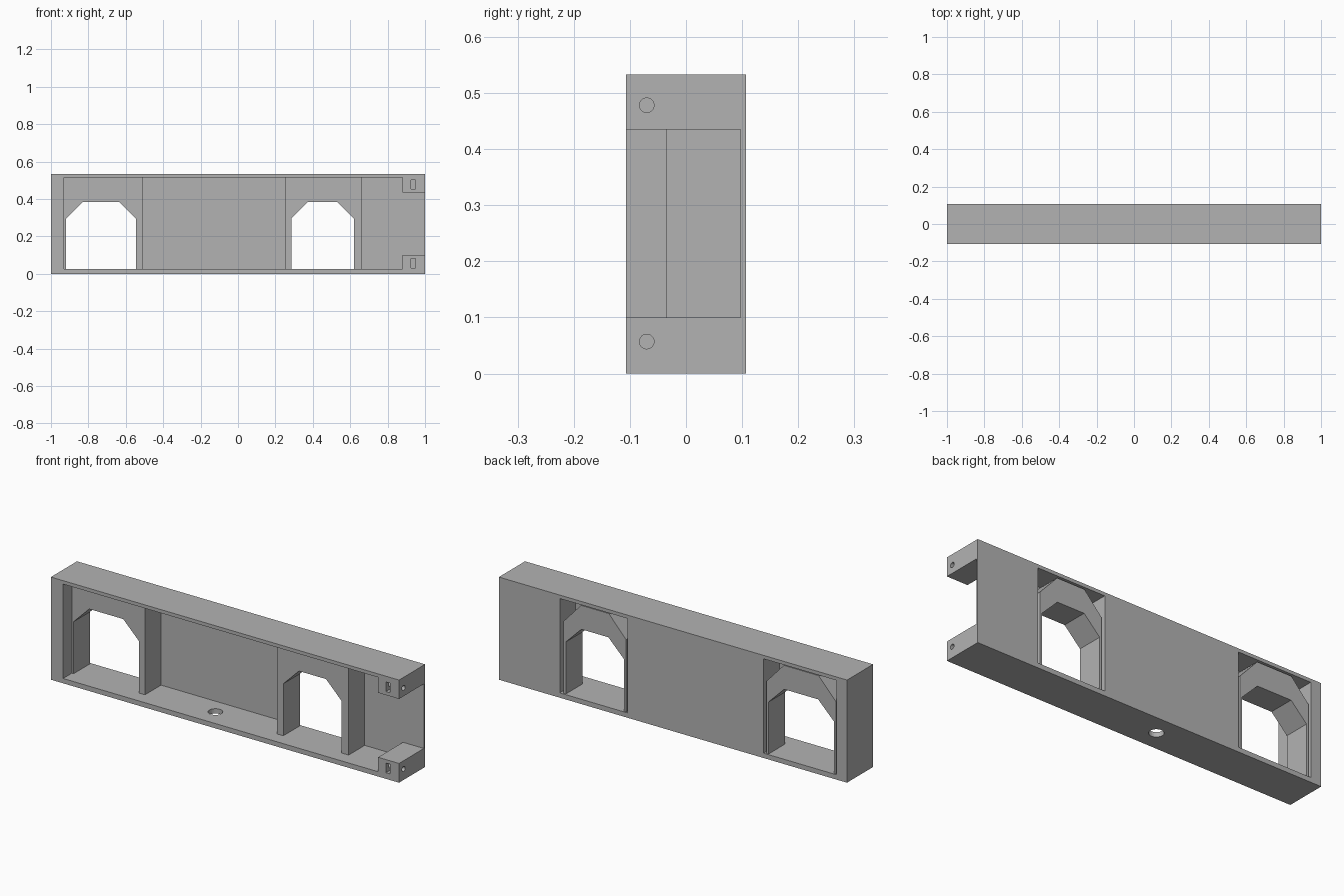
import bpy
import bmesh
from mathutils import Matrix, Vector

cube = bpy.data.objects.get("Cube")
if cube:
    bpy.data.objects.remove(cube, do_unlink=True)

grey = bpy.data.materials.new("plain_grey")
grey.use_nodes = True
colour = (0.45, 0.45, 0.45, 1)
grey.diffuse_color = colour
grey.node_tree.nodes["Principled BSDF"].inputs["Base Color"].default_value = colour

# Overall size and the main levels
HALF_Y, HEIGHT = 0.107, 0.533
FLOOR, CEILING = 0.025, 0.515
PANEL, WALL = -0.035, 0.097      # front of the arch panels, inside of the back wall
LUG_LOW, LUG_HIGH = 0.1, 0.435
OUT = 1.2                        # cutters run past the body


def make_object(name, bm):
    bmesh.ops.recalc_face_normals(bm, faces=bm.faces)
    mesh = bpy.data.meshes.new(name)
    bm.to_mesh(mesh)
    bm.free()
    mesh.materials.append(grey)
    obj = bpy.data.objects.new(name, mesh)
    bpy.context.collection.objects.link(obj)
    return obj


def box(name, x, y, z):
    bm = bmesh.new()
    bmesh.ops.create_cube(bm, size=1)
    for v in bm.verts:
        v.co = Vector([(r[0] + r[1]) / 2 + c * (r[1] - r[0]) for r, c in zip((x, y, z), v.co)])
    return make_object(name, bm)


def cylinder(name, centre, radius, length, axis):
    bm = bmesh.new()
    turn = Matrix.Rotation(1.5707963, 4, 'Y') if axis == 'X' else Matrix()
    bmesh.ops.create_cone(bm, cap_ends=True, segments=32, radius1=radius, radius2=radius,
                          depth=length, matrix=Matrix.Translation(centre) @ turn)
    return make_object(name, bm)


def prism(name, outline, y0, y1):
    bm = bmesh.new()
    face = bm.faces.new([bm.verts.new((x, y0, z)) for x, z in outline])
    new = bmesh.ops.extrude_face_region(bm, geom=[face])["geom"]
    moved = [g for g in new if isinstance(g, bmesh.types.BMVert)]
    bmesh.ops.translate(bm, verts=moved, vec=(0, y1 - y0, 0))
    return make_object(name, bm)


def arch(x0, x1, base, shoulder, top, chamfer):
    return [(x0, base), (x0, shoulder), (x0 + chamfer, top),
            (x1 - chamfer, top), (x1, shoulder), (x1, base)]


def cut(target, cutter):
    cutter.hide_render = True
    mod = target.modifiers.new("cut", 'BOOLEAN')
    mod.operation, mod.solver, mod.object = 'DIFFERENCE', 'EXACT', cutter
    bpy.context.view_layer.objects.active = target
    bpy.ops.object.modifier_apply(modifier=mod.name)
    bpy.data.objects.remove(cutter, do_unlink=True)


# Long housing, hollowed out from the front
housing = box("housing", (-1, 1), (-HALF_Y, HALF_Y), (0, HEIGHT))
inside = (FLOOR, CEILING)
cut(housing, box("front_recess", (-0.93, 0.88), (-OUT, PANEL), inside))
cut(housing, box("middle_bay", (-0.51, 0.25), (-OUT, WALL), inside))
cut(housing, box("end_bay", (0.66, 0.88), (-OUT, WALL), inside))
cut(housing, box("end_gap", (0.8, OUT), (-OUT, WALL), (LUG_LOW, LUG_HIGH)))

# Two arched openings, each with a sleeve standing in a rear pocket
bays = [("right", -0.94, -0.52, -0.92, -0.545), ("left", 0.26, 0.65, 0.285, 0.62)]
for side, p0, p1, a0, a1 in bays:
    cut(housing, box("rear_pocket", (p0, p1), (PANEL + 0.012, OUT), inside))
    inner = arch(a0, a1, FLOOR, 0.295, 0.385, 0.09)
    cut(housing, prism("arch_hole", inner, -OUT, OUT))
    outer = arch(a0 - 0.012, a1 + 0.012, FLOOR, 0.4, CEILING - 0.006, 0.1)
    prism(side + "_arch_sleeve", outer + inner[::-1], PANEL + 0.012, WALL + 0.004)

# Bolt holes and nut slots in the end lugs
for z in (0.057, 0.478):
    cut(housing, cylinder("bolt_hole", (0.95, -0.07, z), 0.013, 0.3, 'X'))
    cut(housing, box("nut_slot", (0.925, 0.948), (-OUT, -0.045), (z - 0.025, z + 0.025)))

# Round hole in the floor
cut(housing, cylinder("floor_hole", (-0.13, 0, 0), 0.035, 0.1, 'Z'))
